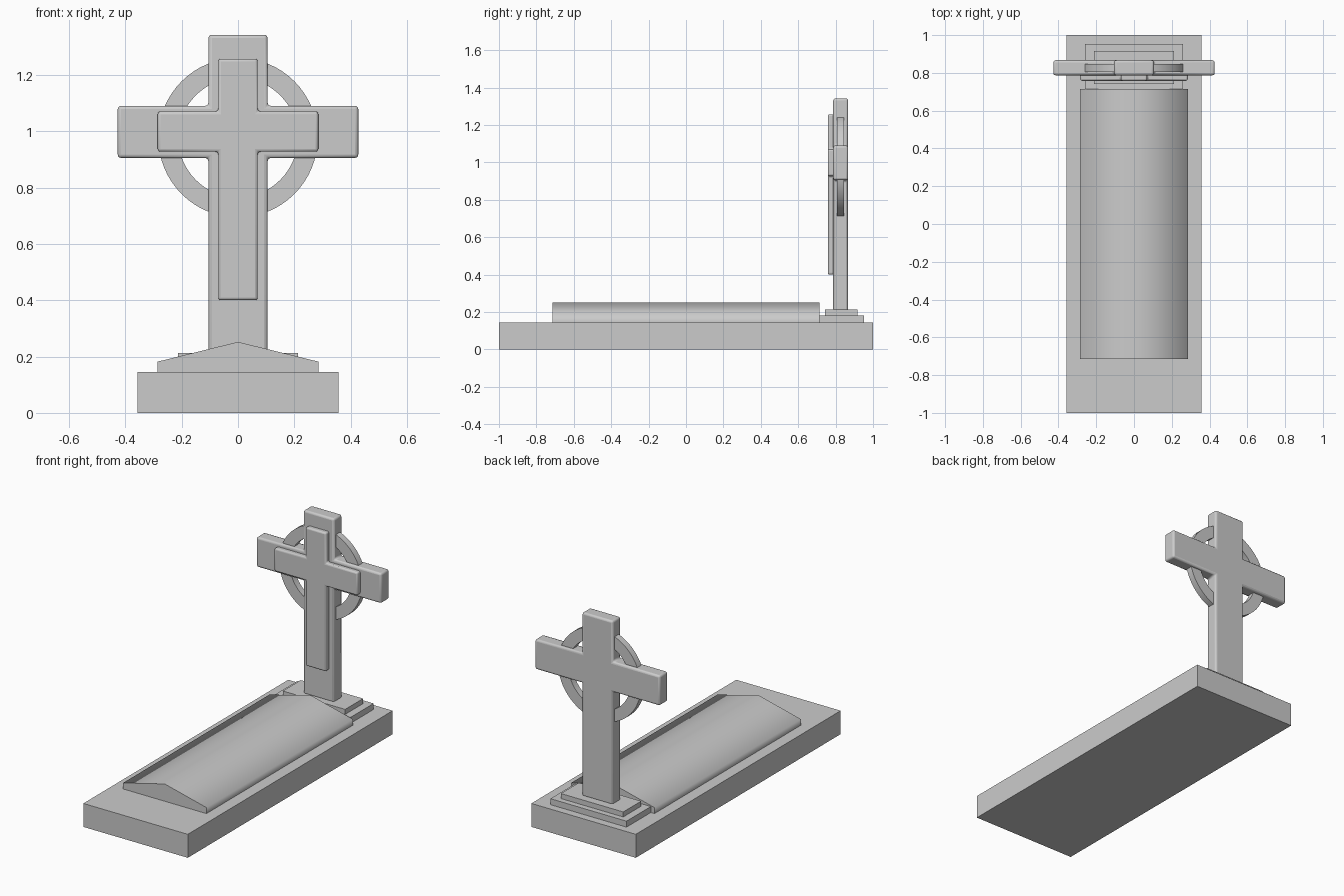
import bpy, bmesh
from math import radians, cos, sin, pi

if "Cube" in bpy.data.objects:
    bpy.data.objects.remove(bpy.data.objects["Cube"])


def finish(name, bm, bevel=0.0, angle=40):
    bmesh.ops.recalc_face_normals(bm, faces=bm.faces)
    mesh = bpy.data.meshes.new(name)
    bm.to_mesh(mesh)
    bm.free()
    ob = bpy.data.objects.new(name, mesh)
    bpy.context.collection.objects.link(ob)
    bpy.ops.object.select_all(action='DESELECT')
    ob.select_set(True)
    bpy.context.view_layer.objects.active = ob
    bpy.ops.object.shade_smooth_by_angle(angle=radians(angle))
    if bevel:
        mod = ob.modifiers.new("bevel", 'BEVEL')
        mod.width = bevel
        mod.segments = 3
        mod.limit_method = 'ANGLE'
    return ob


def extrude_y(name, half, y0, y1, bevel=0.0, angle=40):
    """Mirror a right-hand (x, z) profile across x = 0 and extrude it along y."""
    pts = half + [(-x, z) for x, z in reversed(half) if x > 0]
    bm = bmesh.new()
    face = bm.faces.new([bm.verts.new((x, y0, z)) for x, z in pts])
    res = bmesh.ops.extrude_face_region(bm, geom=[face])
    verts = [v for v in res["geom"] if isinstance(v, bmesh.types.BMVert)]
    bmesh.ops.translate(bm, verts=verts, vec=(0, y1 - y0, 0))
    return finish(name, bm, bevel, angle)


def slab(name, w, y0, y1, z0, z1):
    return extrude_y(name, [(w, z0), (w, z1)], y0, y1)


def cross(name, post, arm, z, y0, y1, bevel):
    bottom, low, high, top = z
    half = [(post, bottom), (post, low), (arm, low),
            (arm, high), (post, high), (post, top)]
    return extrude_y(name, half, y0, y1, bevel)


# Base slab and the two steps under the cross
slab("base_slab", 0.357, -1.0, 1.0, 0.0, 0.145)
slab("lower_step", 0.26, 0.70, 0.952, 0.145, 0.182)
slab("upper_step", 0.213, 0.742, 0.917, 0.182, 0.213)

# Ridged grave cover
extrude_y("grave_cover", [(0.285, 0.145), (0.285, 0.182), (0, 0.252)],
          -0.715, 0.715, angle=80)

# Main cross and the raised cross on its front
cross("main_cross", 0.105, 0.427, (0.205, 0.905, 1.09, 1.342),
      0.787, 0.867, 0.012)
cross("raised_cross", 0.07, 0.285, (0.40, 0.927, 1.07, 1.257),
      0.758, 0.80, 0.01)

# Ring behind the arms
bm = bmesh.new()
n, zc = 64, 0.977
loops = []
for r, y in ((0.283, 0.806), (0.283, 0.846), (0.212, 0.846), (0.212, 0.806)):
    loops.append([bm.verts.new((r * cos(2 * pi * i / n), y,
                                zc + r * sin(2 * pi * i / n)))
                  for i in range(n)])
for k in range(4):
    a, b = loops[k], loops[(k + 1) % 4]
    for i in range(n):
        j = (i + 1) % n
        bm.faces.new((a[i], a[j], b[j], b[i]))
finish("cross_ring", bm)
